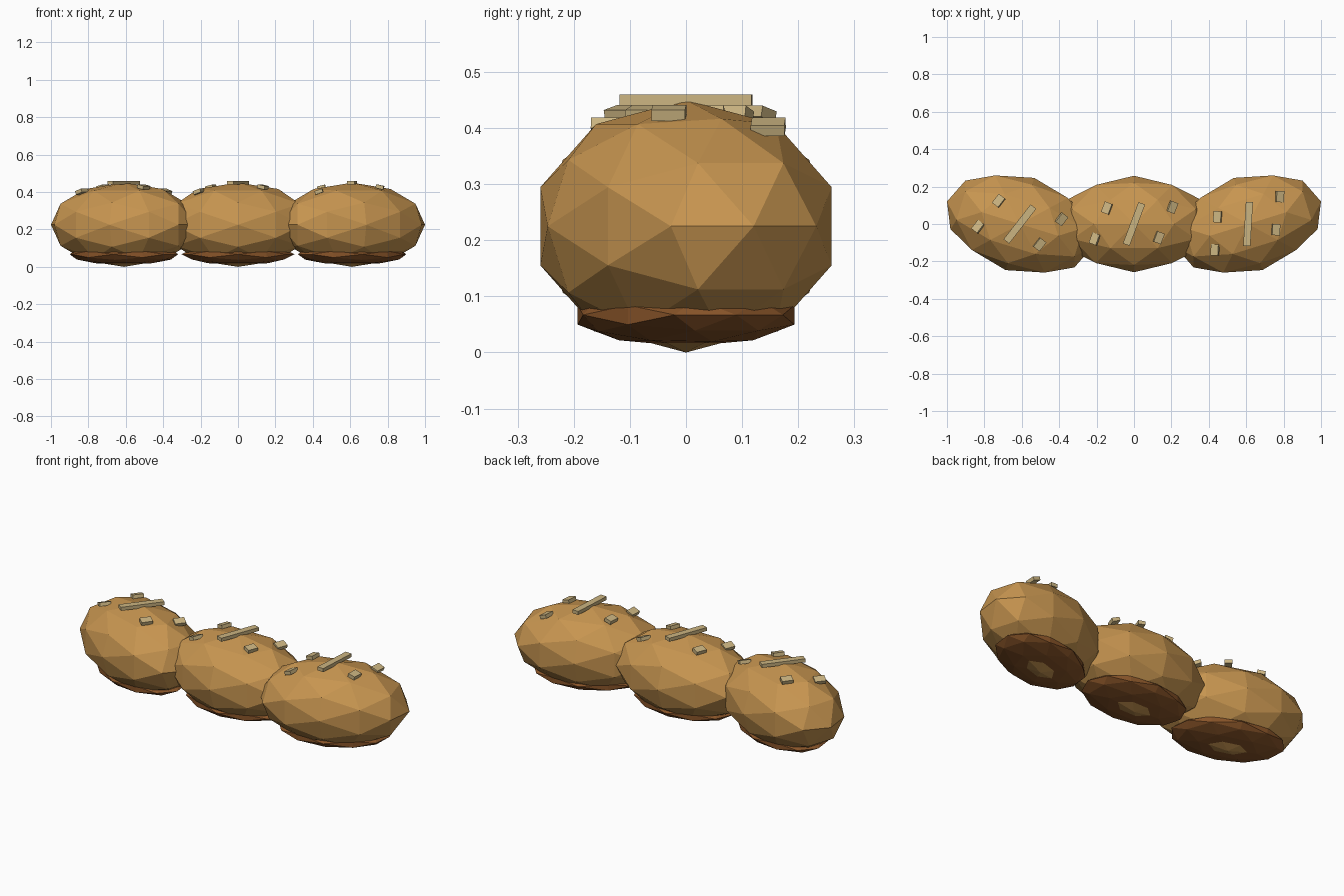
import bpy, bmesh, math
from itertools import product
from mathutils import Matrix, Vector

if "Cube" in bpy.data.objects:
    bpy.data.objects.remove(bpy.data.objects["Cube"])


def material(name, rgb):
    m = bpy.data.materials.new(name)
    m.diffuse_color = (*rgb, 1)
    m.use_nodes = True
    m.node_tree.nodes["Principled BSDF"].inputs["Base Color"].default_value = m.diffuse_color
    return m


CRUST = material("golden crust", (0.57, 0.30, 0.08))
BASE = material("dark baked base", (0.25, 0.09, 0.022))
SCORE = material("pale score", (0.60, 0.46, 0.22))


def finish(name, bm, mat, matrix):
    me = bpy.data.meshes.new(name)
    bm.to_mesh(me)
    bm.free()
    me.materials.append(mat)
    ob = bpy.data.objects.new(name, me)
    ob.matrix_world = matrix
    bpy.context.collection.objects.link(ob)
    return ob


def ball(name, radii, z, place, mat):
    """Faceted 80-sided ball with its two-fold axes along x, y and z."""
    seeds = [(1, 0, 0), (0.8507, 0.5257, 0), (0.5, 0.809, 0.309)]
    pts = set()
    for s in seeds:
        for k in range(3):
            p = s[k:] + s[:k]
            for sg in product((1, -1), repeat=3):
                pts.add(tuple(a * b + 0.0 for a, b in zip(p, sg)))
    bm = bmesh.new()
    for p in pts:
        bm.verts.new(p)
    bmesh.ops.convex_hull(bm, input=bm.verts)
    bmesh.ops.scale(bm, vec=Vector(radii), verts=bm.verts)
    bmesh.ops.recalc_face_normals(bm, faces=bm.faces)
    finish(name, bm, mat, place @ Matrix.Translation((0, 0, z)))


def bar(name, size, loc, tilt, place):
    bm = bmesh.new()
    bmesh.ops.create_cube(bm, size=1)
    bmesh.ops.scale(bm, vec=Vector(size), verts=bm.verts)
    turn = Matrix.Rotation(-0.36, 4, 'Z') @ Matrix.Rotation(tilt, 4, 'Y')
    finish(name, bm, SCORE, place @ Matrix.Translation(loc) @ turn)


# three joined rolls, the outer ones turned to form a gentle curve
for label, x, angle in (("left", -0.61, -0.3), ("middle", 0, 0), ("right", 0.61, 0.3)):
    place = Matrix.Translation((x, 0, 0)) @ Matrix.Rotation(angle, 4, 'Z')
    ball(label + "_roll", (0.408, 0.258, 0.225), 0.225, place, CRUST)
    ball(label + "_base", (0.303, 0.192, 0.056), 0.067, place, BASE)
    # long score on the crown and four small flakes around it
    bar(label + "_long_score", (0.038, 0.236, 0.02), (0, 0, 0.45), 0, place)
    for i, (fx, fy, fz) in enumerate(((-0.145, 0.085, 0.425), (0.205, 0.09, 0.402),
                                      (-0.21, -0.08, 0.402), (0.133, -0.073, 0.427))):
        bar(f"{label}_flake_{i + 1}", (0.042, 0.06, 0.02), (fx, fy, fz), 1.7 * fx, place)
